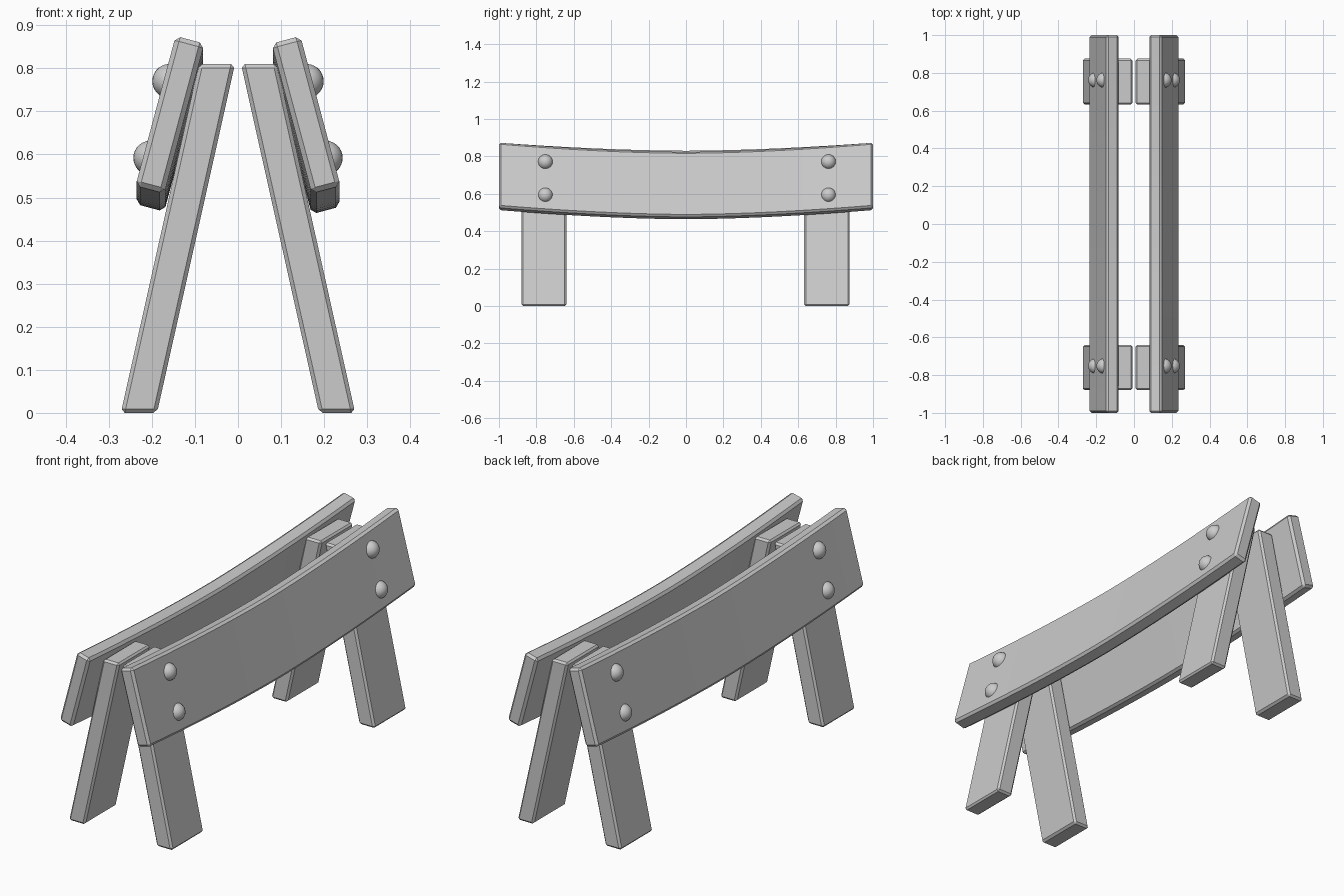
import bpy, bmesh
from mathutils import Vector

if "Cube" in bpy.data.objects:
    bpy.data.objects.remove(bpy.data.objects["Cube"])


def loft(name, sections, bevel):
    """Skin a list of matching cross-sections, cap the ends and chamfer the edges."""
    bm = bmesh.new()
    rings = [[bm.verts.new(p) for p in s] for s in sections]
    n = len(rings[0])
    for a, b in zip(rings, rings[1:]):
        for i in range(n):
            j = (i + 1) % n
            bm.faces.new((a[i], a[j], b[j], b[i]))
    bm.faces.new(rings[0][::-1])
    bm.faces.new(rings[-1])
    bmesh.ops.recalc_face_normals(bm, faces=bm.faces[:])
    mesh = bpy.data.meshes.new(name)
    bm.to_mesh(mesh)
    bm.free()
    ob = bpy.data.objects.new(name, mesh)
    bpy.context.collection.objects.link(ob)
    mod = ob.modifiers.new("chamfer", 'BEVEL')
    mod.width = bevel
    mod.segments = 1
    mod.limit_method = 'ANGLE'
    bpy.context.view_layer.objects.active = ob
    return ob


def plank(side, label, sag):
    # tilted board whose middle sags straight down
    centre = Vector((0.158, 0.693))
    down = Vector((0.2588, -0.9659))
    out = Vector((0.9659, 0.2588))
    corners = [centre + down * h * 0.180 + out * t * 0.0345
               for h, t in ((-1, -1), (-1, 1), (1, 1), (1, -1))]
    steps = 16
    sections = []
    for i in range(steps + 1):
        y = -1 + 2 * i / steps
        drop = sag * (1 - abs(y) ** 1.7)
        sections.append([(side * c.x, y, c.y - drop) for c in corners])
    loft(label + "_plank", sections, 0.011)


def leg(side, y0, y1, label):
    # slanted board with level top and foot
    profile = ((0.188, 0), (0.272, 0), (0.091, 0.81), (0.007, 0.81))
    loft(label + "_leg", [[(side * x, y, z) for x, z in profile] for y in (y0, y1)], 0.009)


def bolt(x, y, z, label):
    bpy.ops.mesh.primitive_uv_sphere_add(segments=24, ring_count=14, radius=0.04,
                                         location=(x, y, z))
    bpy.context.object.name = label + "_bolt"
    bpy.ops.object.shade_smooth()


for side, label, sag in ((-1, "left", 0.043), (1, "right", 0.049)):
    plank(side, label, sag)
    leg(side, -0.88, -0.64, label + "_front")
    leg(side, 0.632, 0.875, label + "_back")
    # two round bolt heads over each leg
    for y, end in ((-0.752, "front"), (0.762, "back")):
        for x, z, level in ((0.159, 0.77, "upper"), (0.203, 0.592, "lower")):
            bolt(side * x, y, z, "_".join((label, end, level)))
